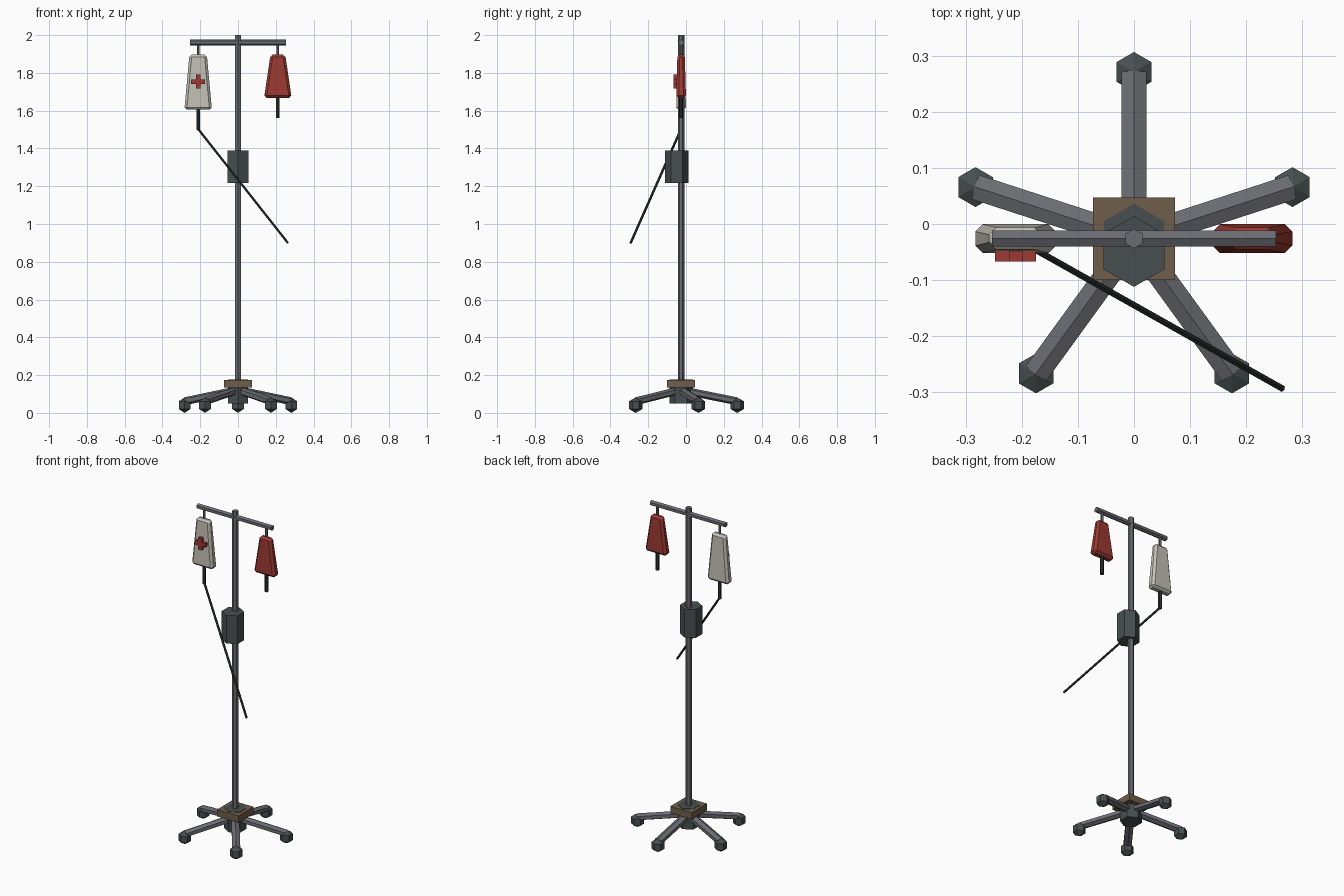
import bpy, bmesh, math
from mathutils import Vector, Matrix

if "Cube" in bpy.data.objects:
    bpy.data.objects.remove(bpy.data.objects["Cube"])

CY = -0.026  # pole axis in y


def material(name, r, g, b):
    m = bpy.data.materials.new(name)
    lin = [((c / 255 + 0.055) / 1.055) ** 2.4 for c in (r, g, b)]
    m.diffuse_color = (*lin, 1)
    m.use_nodes = True
    m.node_tree.nodes["Principled BSDF"].inputs["Base Color"].default_value = m.diffuse_color
    return m


steel = material("steel grey", 107, 108, 114)
dark = material("dark slate", 71, 79, 80)
brown = material("brown", 112, 94, 75)
red = material("red", 156, 58, 50)
white = material("off white", 196, 193, 183)
rubber = material("black rubber", 45, 49, 49)


def finish(name, bm, mat):
    bmesh.ops.recalc_face_normals(bm, faces=bm.faces)
    me = bpy.data.meshes.new(name)
    bm.to_mesh(me)
    bm.free()
    me.materials.append(mat)
    ob = bpy.data.objects.new(name, me)
    bpy.context.collection.objects.link(ob)
    return ob


def rod(name, a, b, r, mat, up=(0, 1, 0), flat=1.0):
    """Six-sided rod from a to b, with one corner pointing towards 'up'."""
    a, b = Vector(a), Vector(b)
    axis = (b - a).normalized()
    side = axis.cross(Vector(up)).normalized()
    top = side.cross(axis)
    bm = bmesh.new()
    rings = []
    for p in (a, b):
        rings.append([bm.verts.new(p + side * r * math.sin(i * math.pi / 3)
                                   + top * r * flat * math.cos(i * math.pi / 3))
                      for i in range(6)])
    for i in range(6):
        j = (i + 1) % 6
        bm.faces.new((rings[0][i], rings[0][j], rings[1][j], rings[1][i]))
    bm.faces.new(rings[0])
    bm.faces.new(rings[1])
    return finish(name, bm, mat)


def box(name, centre, size, mat, top_scale=(1, 1), bevel=0):
    """Box with an optional narrower top and chamfered edges."""
    bm = bmesh.new()
    bmesh.ops.create_cube(bm, size=1)
    for v in bm.verts:
        if v.co.z > 0:
            v.co.x *= top_scale[0]
            v.co.y *= top_scale[1]
        v.co = Vector([v.co[i] * size[i] + centre[i] for i in range(3)])
    if bevel:
        bmesh.ops.bevel(bm, geom=bm.edges[:], offset=bevel, segments=1,
                        affect='EDGES', profile=0.5)
    return finish(name, bm, mat)


# Pole, crossbar, base hub and plate, pump
rod("pole", (0, CY, 0.1), (0, CY, 2.0), 0.0175, steel)
rod("crossbar", (-0.253, CY, 1.961), (0.253, CY, 1.961), 0.0165, steel, up=(0, 0, 1))
rod("base_hub", (0, CY, 0.05), (0, CY, 0.177), 0.062, dark)
box("base_plate", (0, CY, 0.154), (0.147, 0.147, 0.041), brown)
rod("pump", (0, -0.049, 1.217), (0, -0.049, 1.39), 0.063, dark)

# Five legs with faceted casters
for k in range(5):
    ang = math.radians(90 + 72 * k)
    d = Vector((math.cos(ang), math.sin(ang), 0))
    hub = Vector((0, CY, 0))
    rod(f"leg_{k + 1}", hub + d * 0.02 + Vector((0, 0, 0.117)),
        hub + d * 0.295 + Vector((0, 0, 0.062)), 0.026, steel, up=(0, 0, 1), flat=0.8)
    bm = bmesh.new()
    bmesh.ops.create_uvsphere(bm, u_segments=6, v_segments=3, radius=0.041)
    bmesh.ops.translate(bm, verts=bm.verts, vec=hub + d * 0.297 + Vector((0, 0, 0.041)))
    finish(f"caster_{k + 1}", bm, dark)

# Bags with hanger and outlet tube
for name, x, bottom, top_w, mat in (("saline", -0.211, 1.605, 0.092, white),
                                    ("blood", 0.211, 1.668, 0.078, red)):
    top = 1.897
    box(name + "_bag", (x, CY, (top + bottom) / 2), (0.146, 0.052, top - bottom),
        mat, top_scale=(top_w / 0.146, 0.75), bevel=0.013)
    rod(name + "_hanger", (x, CY, top - 0.02), (x, CY, 1.96), 0.008, steel)
    rod(name + "_outlet", (x, CY, bottom - 0.108), (x, CY, bottom + 0.02), 0.011, rubber)

# Cross emblem on the pale bag
bm = bmesh.new()
a, b = 0.012, 0.0365
outline = [(a, a), (a, b), (-a, b), (-a, a), (-b, a), (-b, -a),
           (-a, -a), (-a, -b), (a, -b), (a, -a), (b, -a), (b, a)]
face = bm.faces.new([bm.verts.new((-0.211 + x, -0.045, 1.754 + z)) for x, z in outline])
ext = bmesh.ops.extrude_face_region(bm, geom=[face])
for v in ext["geom"]:
    if isinstance(v, bmesh.types.BMVert):
        v.co.y = -0.067
finish("bag_cross", bm, red)

# Trailing line
rod("drip_line", (-0.211, CY, 1.503), (0.264, -0.293, 0.9), 0.0065, rubber, up=(0, 0, 1))
